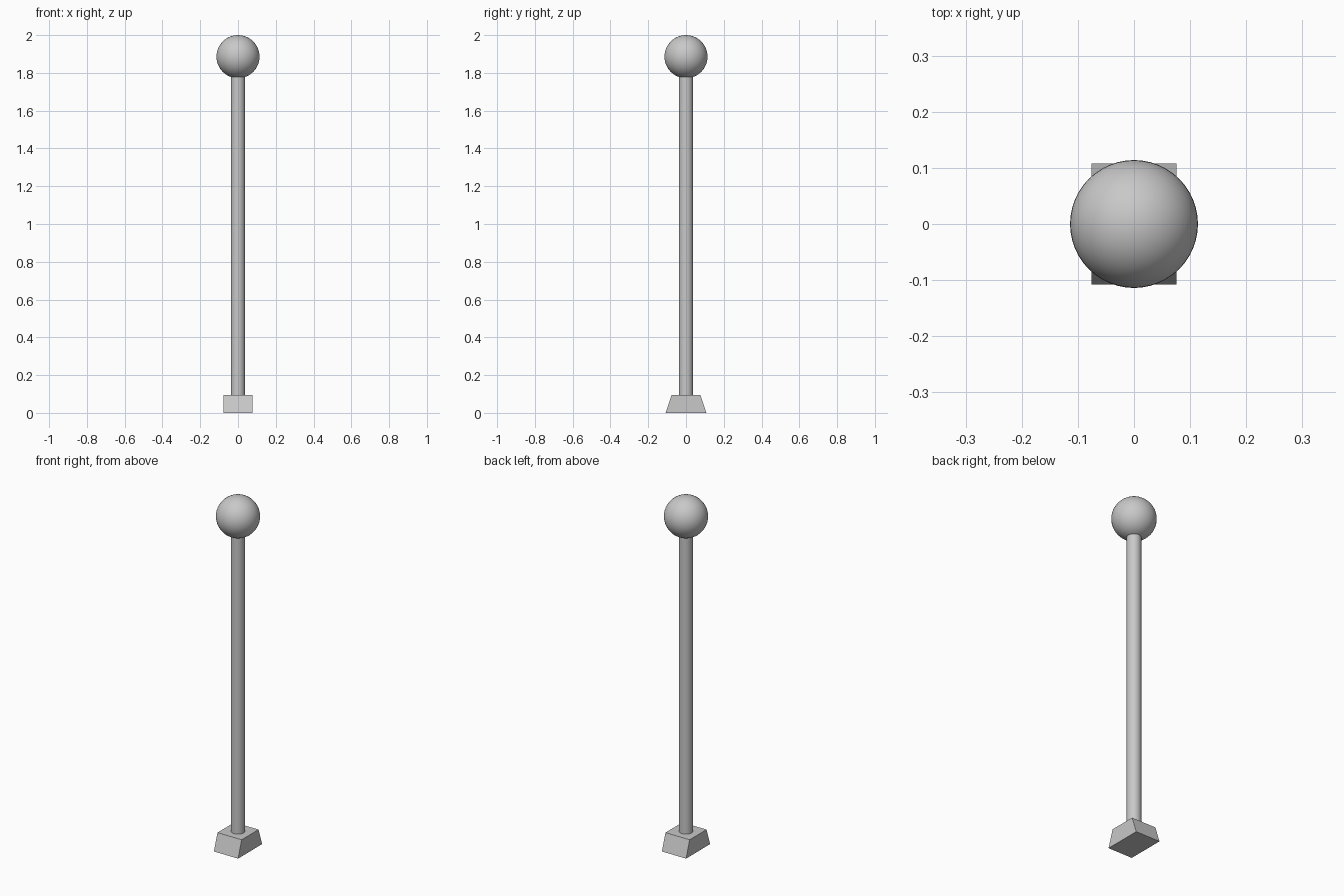
import bpy
import bmesh

if "Cube" in bpy.data.objects:
    bpy.data.objects.remove(bpy.data.objects["Cube"], do_unlink=True)

BASE_HEIGHT = 0.095
BALL_RADIUS = 0.114
POLE_RADIUS = 0.037
BALL_Z = 2 - BALL_RADIUS

# One plain grey for the whole model
grey = bpy.data.materials.new("light grey")
grey.use_nodes = True
colour = (0.58, 0.58, 0.58, 1)
grey.diffuse_color = colour
grey.node_tree.nodes["Principled BSDF"].inputs["Base Color"].default_value = colour


def finish(name, smooth=False):
    obj = bpy.context.object
    obj.name = name
    obj.data.name = name
    obj.data.materials.append(grey)
    if smooth:
        bpy.ops.object.shade_smooth_by_angle()
    return obj


# Base: a block whose front and back slope inward to the top
bpy.ops.mesh.primitive_cube_add(size=1, location=(0, 0, BASE_HEIGHT / 2))
base = finish("base")
bm = bmesh.new()
bm.from_mesh(base.data)
for v in bm.verts:
    half_depth = 0.076 if v.co.z > 0 else 0.108
    v.co.x *= 0.152
    v.co.y *= 2 * half_depth
    v.co.z *= BASE_HEIGHT
bm.to_mesh(base.data)
bm.free()

# Pole: round shaft from the base into the underside of the ball
pole_top = BALL_Z - BALL_RADIUS + 0.02
bpy.ops.mesh.primitive_cylinder_add(
    vertices=32, radius=POLE_RADIUS, depth=pole_top - BASE_HEIGHT,
    location=(0, 0, (pole_top + BASE_HEIGHT) / 2))
finish("pole", smooth=True)

# Ball on top of the pole
bpy.ops.mesh.primitive_uv_sphere_add(
    segments=48, ring_count=24, radius=BALL_RADIUS, location=(0, 0, BALL_Z))
finish("ball", smooth=True)
